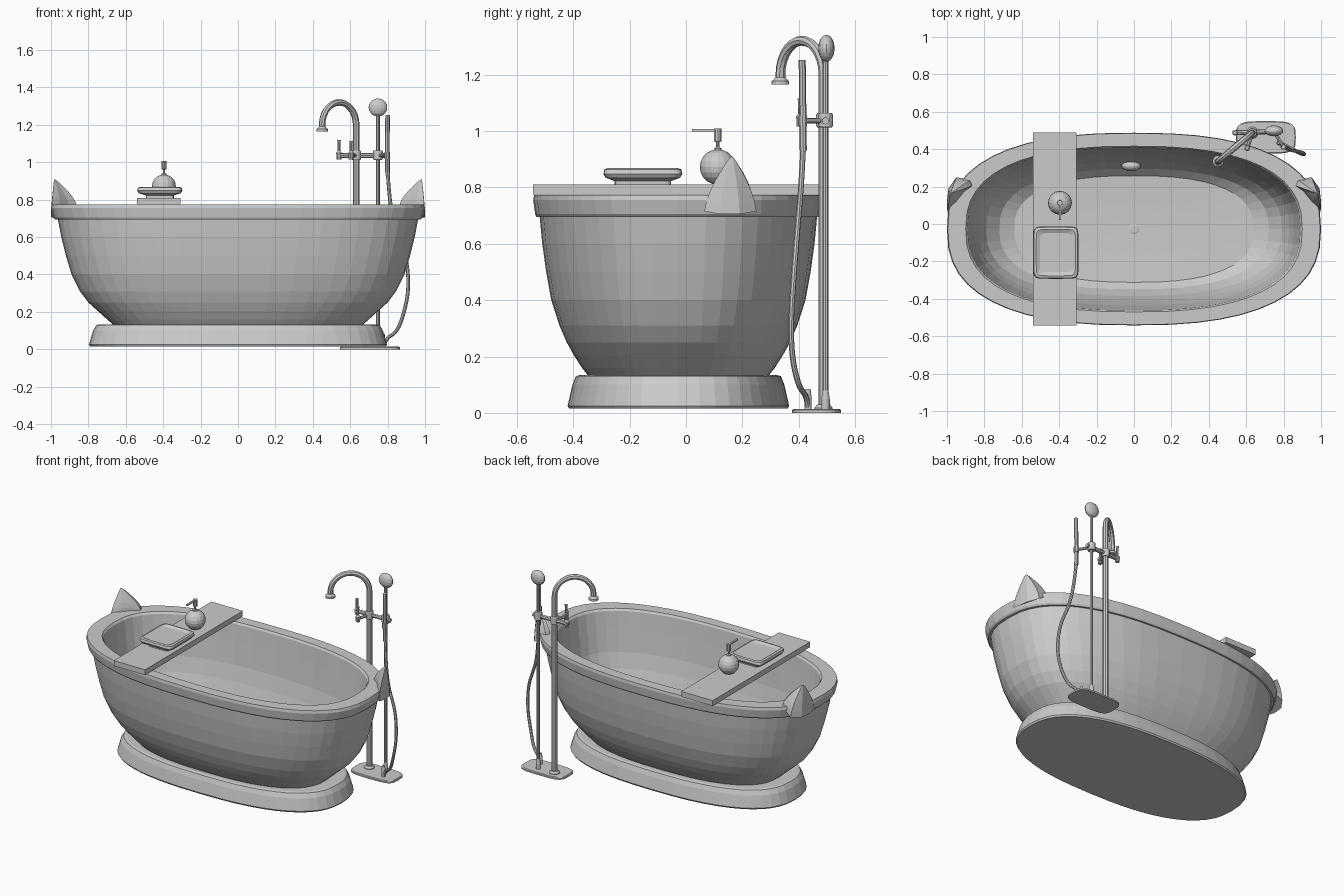
import bpy, bmesh
from math import sin, cos, pi, copysign
from mathutils import Vector

if "Cube" in bpy.data.objects:
    bpy.data.objects.remove(bpy.data.objects["Cube"])

CY = -0.027      # tub centre line in y
SEG = 48


def finish(name, bm, smooth=False):
    bmesh.ops.recalc_face_normals(bm, faces=bm.faces)
    me = bpy.data.meshes.new(name)
    bm.to_mesh(me)
    bm.free()
    ob = bpy.data.objects.new(name, me)
    bpy.context.collection.objects.link(ob)
    for p in me.polygons:
        p.use_smooth = smooth
    return ob


def oval(a, b, z, cx=0, cy=CY, n=2.5, seg=SEG):
    """Superellipse ring of points."""
    pts = []
    for i in range(seg):
        t = 2 * pi * i / seg
        c, s = cos(t), sin(t)
        pts.append((cx + a * copysign(abs(c) ** (2 / n), c),
                    cy + b * copysign(abs(s) ** (2 / n), s), z))
    return pts


def loft(name, rings, smooth=False):
    """Skin a list of equal-length rings and cap both ends."""
    bm = bmesh.new()
    vs = [[bm.verts.new(p) for p in r] for r in rings]
    n = len(vs[0])
    for r0, r1 in zip(vs, vs[1:]):
        for i in range(n):
            j = (i + 1) % n
            bm.faces.new((r0[i], r0[j], r1[j], r1[i]))
    bm.faces.new(vs[0])
    bm.faces.new(vs[-1])
    return finish(name, bm, smooth)


def turned(name, x, y, profile, seg=16):
    """Round part on a vertical axis from (radius, z) pairs."""
    return loft(name, [oval(r, r, z, x, y, 2, seg) for r, z in profile])


def box(name, lo, hi):
    bm = bmesh.new()
    bmesh.ops.create_cube(bm, size=1)
    for v in bm.verts:
        v.co = [l + (h - l) * (c + 0.5) for l, h, c in zip(lo, hi, v.co)]
    return finish(name, bm)


def ball(name, loc, scale):
    bm = bmesh.new()
    bmesh.ops.create_uvsphere(bm, u_segments=16, v_segments=10, radius=1)
    for v in bm.verts:
        v.co = Vector(loc) + Vector([c * s for c, s in zip(v.co, scale)])
    return finish(name, bm)


def pipe(name, pts, r, curved=False):
    cu = bpy.data.curves.new(name, 'CURVE')
    cu.dimensions = '3D'
    cu.bevel_depth = r
    cu.bevel_resolution = 2
    cu.use_fill_caps = True
    sp = cu.splines.new('NURBS' if curved else 'POLY')
    sp.points.add(len(pts) - 1)
    for p, c in zip(sp.points, pts):
        p.co = (*c, 1)
    if curved:
        sp.order_u = 3
        sp.use_endpoint_u = True
        sp.resolution_u = 4
    sp.use_smooth = False
    ob = bpy.data.objects.new(name, cu)
    bpy.context.collection.objects.link(ob)
    bpy.ops.object.select_all(action='DESELECT')
    ob.select_set(True)
    bpy.context.view_layer.objects.active = ob
    bpy.ops.object.convert(target='MESH')
    return bpy.context.object


# Plinth
loft("plinth", [oval(a, b, z) for a, b, z in [
    (.79, .388, .015), (.797, .393, .025), (.775, .376, .10),
    (.757, .364, .13), (.74, .35, .134), (.64, .30, .134)]])

# Tub: outer wall, rolled rim, inner wall and floor
loft("tub", [oval(a, b, z) for a, b, z in [
    (.66, .315, .125), (.70, .342, .16), (.75, .371, .205), (.80, .396, .25),
    (.845, .422, .31), (.89, .451, .40), (.92, .469, .50), (.945, .483, .60),
    (.963, .492, .695), (.978, .503, .695), (.987, .508, .705),
    (1.0, .515, .755), (.995, .512, .773), (.90, .443, .773),
    (.89, .435, .76), (.875, .424, .65), (.855, .407, .50), (.83, .385, .40),
    (.79, .358, .31), (.72, .322, .235), (.64, .285, .195), (.3, .14, .187),
    (.03, .03, .185)]])

# Drain and overflow
turned("drain", 0, CY, [(.028, .18), (.028, .19), (.02, .193)])
ball("overflow_cover", (-.015, .31, .29), (.052, .028, .04))

# One rounded, pointed ear at each end of the tub, hollowed on the inside
for side, s in (("left", -1), ("right", 1)):
    tip = Vector((.982, .163, .907))
    base = [Vector(p) for p in [(.998, .065, .715), (1.0, .12, .705),
                                (.992, .19, .705), (.95, .25, .715),
                                (.875, .235, .765), (.862, .205, .765),
                                (.905, .175, .765), (.95, .12, .765)]]
    rings = []
    for t, w in [(0, 1), (.2, .92), (.4, .77), (.6, .57), (.8, .33), (.93, .17), (1, .05)]:
        ring = []
        for p in base:
            q = tip + (p - tip) * w
            q.z = p.z + (tip.z - p.z) * t
            ring.append((s * q.x, q.y, q.z))
        rings.append(ring)
    loft(side + "_ear", rings)

# Bath board
box("bath_board", (-.54, -.543, .774), (-.308, .49, .81))

# Soap tray with a sunken top
tx, ty = -.418, -.153
loft("soap_tray", [oval(a, b, z, tx, ty, 9, 32) for a, b, z in [
    (.075, .10, .809), (.075, .10, .822), (.09, .115, .828), (.112, .132, .834),
    (.121, .14, .848), (.117, .136, .864), (.105, .124, .868), (.085, .105, .858)]])

# Round soap pump bottle
bx, by = -.396, .113
ball("pump_bottle", (bx, by, .872), (.064, .064, .063))
turned("pump_stem", bx, by, [(.016, .925), (.014, .938), (.006, .943),
                             (.006, .96), (.014, .963), (.014, 1.008)], 10)
box("pump_nozzle", (bx - .006, .022, .998), (bx + .006, by, 1.007))

# Floor plate of the tap stand
loft("tap_floor_plate", [oval(a, b, z, .705, .463, 4, 32) for a, b, z in [
    (.16, .087, 0), (.16, .087, .01), (.155, .082, .014)]])

# Main tap column with arched spout
px, py = .632, .488
out = Vector((-.182, -.153, 0))
path = [(px, py, .01), (px, py, 1.05)]
for i in range(15):
    t = pi * i / 14
    f = (1 - cos(t)) / 2
    path.append((px + out.x * f, py + out.y * f, 1.2 + .12 * sin(t)))
path.append((px + out.x, py + out.y, 1.175))
pipe("tap_column_and_spout", path, .0175)
turned("spout_mouth", px + out.x, py + out.y,
       [(.031, 1.164), (.031, 1.177), (.024, 1.182), (.018, 1.19)], 12)

# Shower riser, wand and hose
rx, ry = .748, .495
pipe("shower_riser", [(rx, ry, .01), (rx, ry, 1.27)], .010)
ball("shower_head", (rx, ry + .003, 1.293), (.05, .029, .048))
pipe("shower_wand", [(.80, .412, 1.252), (.798, .414, 1.1), (.80, .416, .93)], .0125)
pipe("shower_hose", [(.80, .416, .95), (.808, .41, .82), (.835, .395, .65),
                     (.90, .383, .50), (.915, .372, .33), (.89, .375, .2),
                     (.85, .40, .09), (.79, .43, .06), (.775, .433, .01)], .010, True)

# Column feet
for name, x, y, r, h in (("column_foot", px, py, .032, .03),
                         ("riser_foot", rx, ry, .015, .08),
                         ("hose_foot", .775, .433, .013, .085)):
    turned(name, x, y, [(r, .01), (r, h * .6), (r * .7, h)], 12)

# Valve body: crossbar, collars, levers and wand bracket
zc = 1.036
pipe("valve_crossbar", [(.53, py, zc), (.785, ry, zc)], .013)
for name, x, y in (("column_collar", px, py), ("riser_collar", rx, ry)):
    turned(name, x, y, [(.022, 1.012), (.026, 1.018), (.026, 1.058), (.022, 1.064)], 12)
pipe("front_lever_arm", [(px, py, zc), (.605, .40, zc)], .010)
for name, x, y, top in (("side_lever", .54, py, 1.12), ("front_lever", .605, .405, 1.115)):
    turned(name, x, y, [(.013, 1.015), (.015, 1.05), (.008, 1.06),
                        (.008, top - .01), (.011, top)], 10)
pipe("wand_bracket", [(rx, ry, zc), (.798, .414, zc)], .009)
turned("wand_holder", .798, .414, [(.016, 1.018), (.016, 1.055)], 10)
